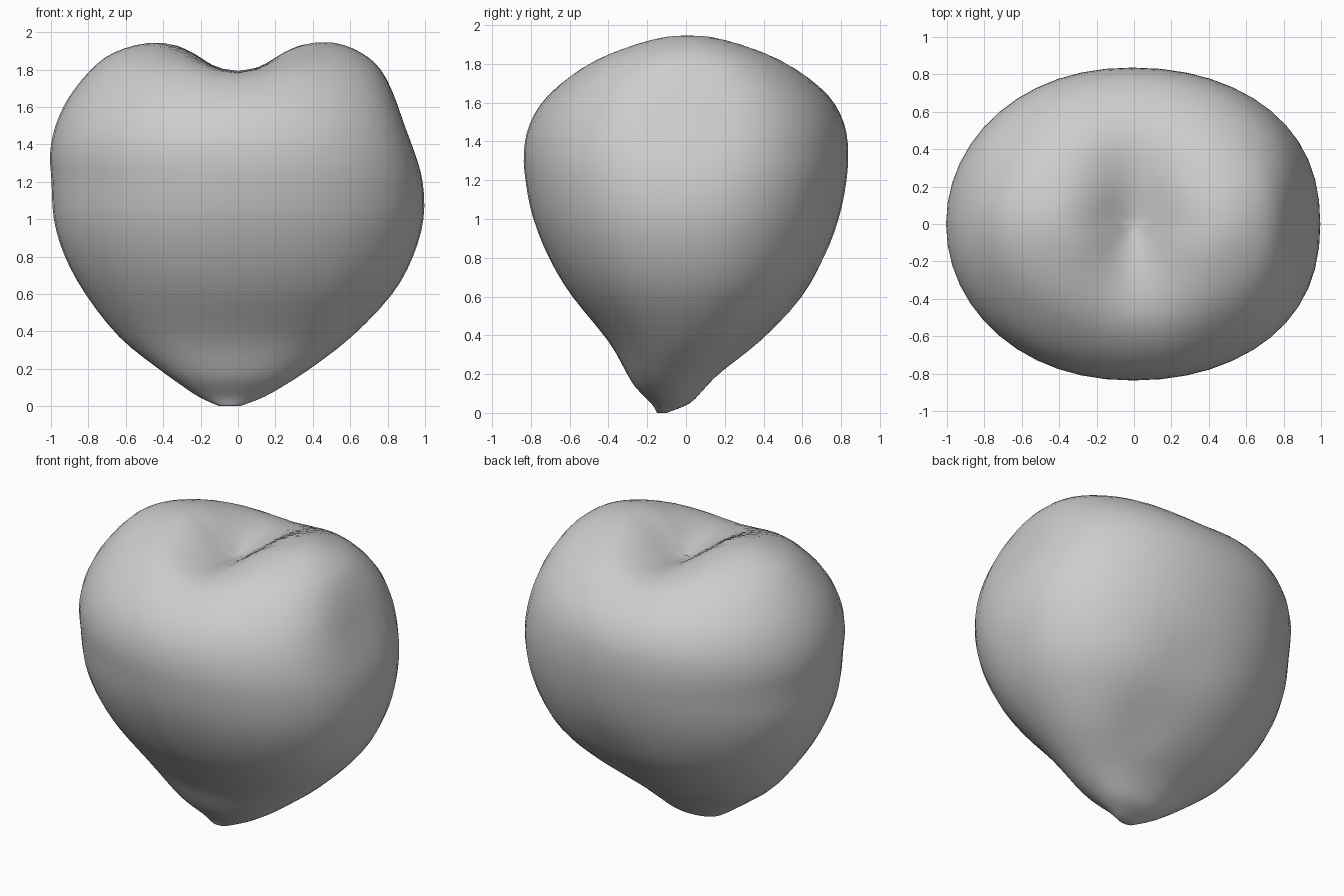
import bpy, bmesh, math
from mathutils import Vector

default = bpy.data.objects.get("Cube")
if default:
    bpy.data.objects.remove(default, do_unlink=True)

SEGMENTS = 48
STEPS = 3

# Height, left edge, right edge, front edge, back edge of each key section
SECTIONS = [
    (0, -.1, .01, -.15, -.1),
    (.05, -.21, .14, -.18, .02),
    (.13, -.33, .28, -.26, .1),
    (.21, -.44, .4, -.31, .18),
    (.37, -.64, .61, -.4, .39),
    (.6, -.82, .83, -.59, .61),
    (.8, -.93, .94, -.71, .72),
    (1, -.99, 1, -.79, .79),
    (1.2, -1, 1.01, -.83, .83),
    (1.35, -1.01, .99, -.84, .84),
    (1.5, -.98, .95, -.81, .82),
    (1.65, -.91, .89, -.72, .74),
    (1.8, -.79, .79, -.56, .58),
    (1.89, -.67, .67, -.39, .41),
    (1.95, -.48, .51, -.2, .22),
    (1.97, -.25, .25, -.09, .09),
    (1.97, -.02, .02, -.01, .01),
]

# Centre, radius and depth of each shallow hollow in the sides
HOLLOWS = [
    (Vector((.94, 0, 1.53)), .32, .06),
    (Vector((.23, .37, .38)), .17, .05),
    (Vector((.14, .62, .7)), .17, .03),
]


def blend(a, b, c, d, t):
    """Smooth curve from b to c."""
    return b + t / 2 * (c - a + t * (2*a - 5*b + 4*c - d + t * (3*(b - c) + d - a)))


def sections():
    last = len(SECTIONS) - 1
    for i in range(last):
        keys = [SECTIONS[min(max(i + k, 0), last)] for k in (-1, 0, 1, 2)]
        for s in range(STEPS):
            yield [blend(*values, s / STEPS) for values in zip(*keys)]
    yield SECTIONS[last]


def outline(angle):
    """Unit outline, fuller than an ellipse on the +x side."""
    c, s = math.cos(angle), math.sin(angle)
    power = .94 - .04 * c
    return math.copysign(abs(c) ** power, c), math.copysign(abs(s) ** power, s)


def sculpt(p):
    # Valley between the two top lobes
    shift = Vector()
    if p.z > 1:
        shift.z = -.23 * math.exp(-(abs(p.x) / .23) ** 1.8 - (p.y / .46) ** 2)
    for centre, radius, depth in HOLLOWS:
        inward = Vector((-centre.x, -centre.y, 0)).normalized()
        shift += inward * depth * math.exp(-((p - centre).length / radius) ** 2)
    return p + shift


# Heart-shaped body lofted from stacked rings
bm = bmesh.new()
rings = []
for z, left, right, front, back in sections():
    ring = []
    for k in range(SEGMENTS):
        u, v = outline(math.tau * k / SEGMENTS)
        x = (left + right) / 2 + (right - left) / 2 * u
        y = (front + back) / 2 + (back - front) / 2 * v
        ring.append(bm.verts.new(sculpt(Vector((x, y, z)))))
    rings.append(ring)
for low, high in zip(rings, rings[1:]):
    for k in range(SEGMENTS):
        n = (k + 1) % SEGMENTS
        bm.faces.new((low[k], low[n], high[n], high[k]))
bm.faces.new(rings[0][::-1])
bm.faces.new(rings[-1])

# Even out the surface above the tip
soft = [v for v in bm.verts if v.co.z > .08]
for _ in range(3):
    bmesh.ops.smooth_vert(bm, verts=soft, factor=.3,
                          use_axis_x=True, use_axis_y=True, use_axis_z=True)
for face in bm.faces:
    face.smooth = True
mesh = bpy.data.meshes.new("heart_body")
bm.to_mesh(mesh)
bm.free()
body = bpy.data.objects.new("heart_body", mesh)
bpy.context.collection.objects.link(body)

# Plain grey surface
grey = bpy.data.materials.new("grey")
grey.use_nodes = True
colour = (.61, .61, .61, 1)
grey.diffuse_color = colour
grey.node_tree.nodes["Principled BSDF"].inputs["Base Color"].default_value = colour
mesh.materials.append(grey)
